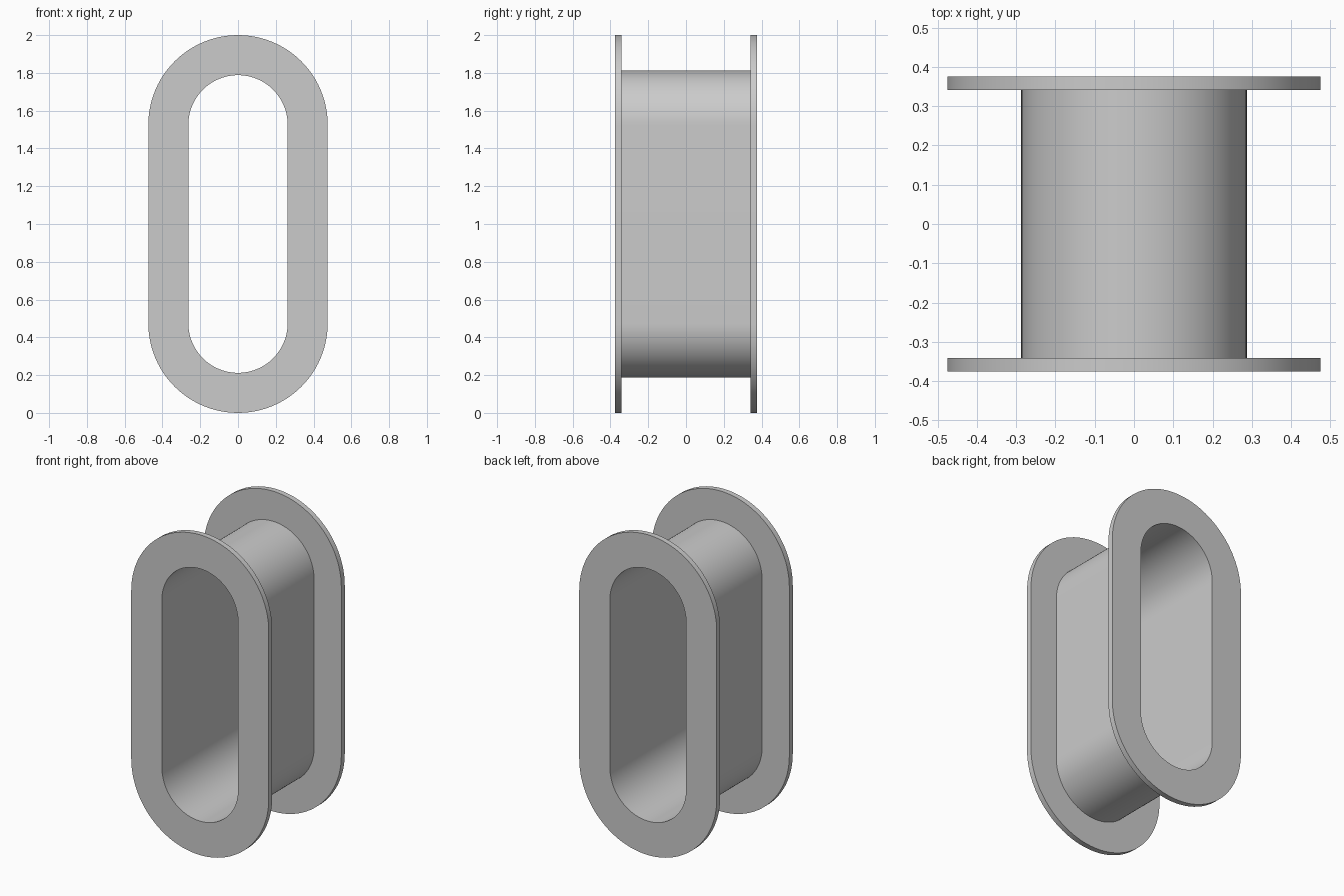
import bpy
import bmesh
from math import cos, sin, pi, radians

cube = bpy.data.objects.get("Cube")
if cube:
    bpy.data.objects.remove(cube, do_unlink=True)

ARC_STEPS = 48                    # segments per half-round end
ARC_OFFSET = 0.525                # arc centres above and below the middle
BORE, TUBE, RIM = 0.263, 0.287, 0.475
INNER_Y, OUTER_Y = 0.341, 0.375   # flange faces

grey = bpy.data.materials.new("light grey")
grey.use_nodes = True
colour = (0.6, 0.6, 0.6, 1)
grey.diffuse_color = colour
grey.node_tree.nodes["Principled BSDF"].inputs["Base Color"].default_value = colour


def slot_ring(bm, radius, y):
    """Ring of vertices along an upright slot outline."""
    ring = []
    for start, centre in ((0, 1 + ARC_OFFSET), (pi, 1 - ARC_OFFSET)):
        for i in range(ARC_STEPS + 1):
            a = start + pi * i / ARC_STEPS
            ring.append(bm.verts.new((radius * cos(a), y, centre + radius * sin(a))))
    return ring


# Flanged sleeve: a spool cross-section swept around the slot outline
profile = [(BORE, -OUTER_Y), (RIM, -OUTER_Y), (RIM, -INNER_Y), (TUBE, -INNER_Y),
           (TUBE, INNER_Y), (RIM, INNER_Y), (RIM, OUTER_Y), (BORE, OUTER_Y)]
bm = bmesh.new()
rings = [slot_ring(bm, r, y) for r, y in profile]
for k, ring in enumerate(rings):
    following = rings[(k + 1) % len(rings)]
    for i in range(len(ring)):
        j = (i + 1) % len(ring)
        bm.faces.new((ring[i], ring[j], following[j], following[i]))
bmesh.ops.recalc_face_normals(bm, faces=bm.faces)

mesh = bpy.data.meshes.new("flanged_slot_sleeve")
bm.to_mesh(mesh)
bm.free()
mesh.materials.append(grey)
sleeve = bpy.data.objects.new("flanged_slot_sleeve", mesh)
bpy.context.collection.objects.link(sleeve)

# Smooth round ends with crisp flange edges
bpy.ops.object.select_all(action="DESELECT")
sleeve.select_set(True)
bpy.context.view_layer.objects.active = sleeve
bpy.ops.object.shade_smooth_by_angle(angle=radians(30))
